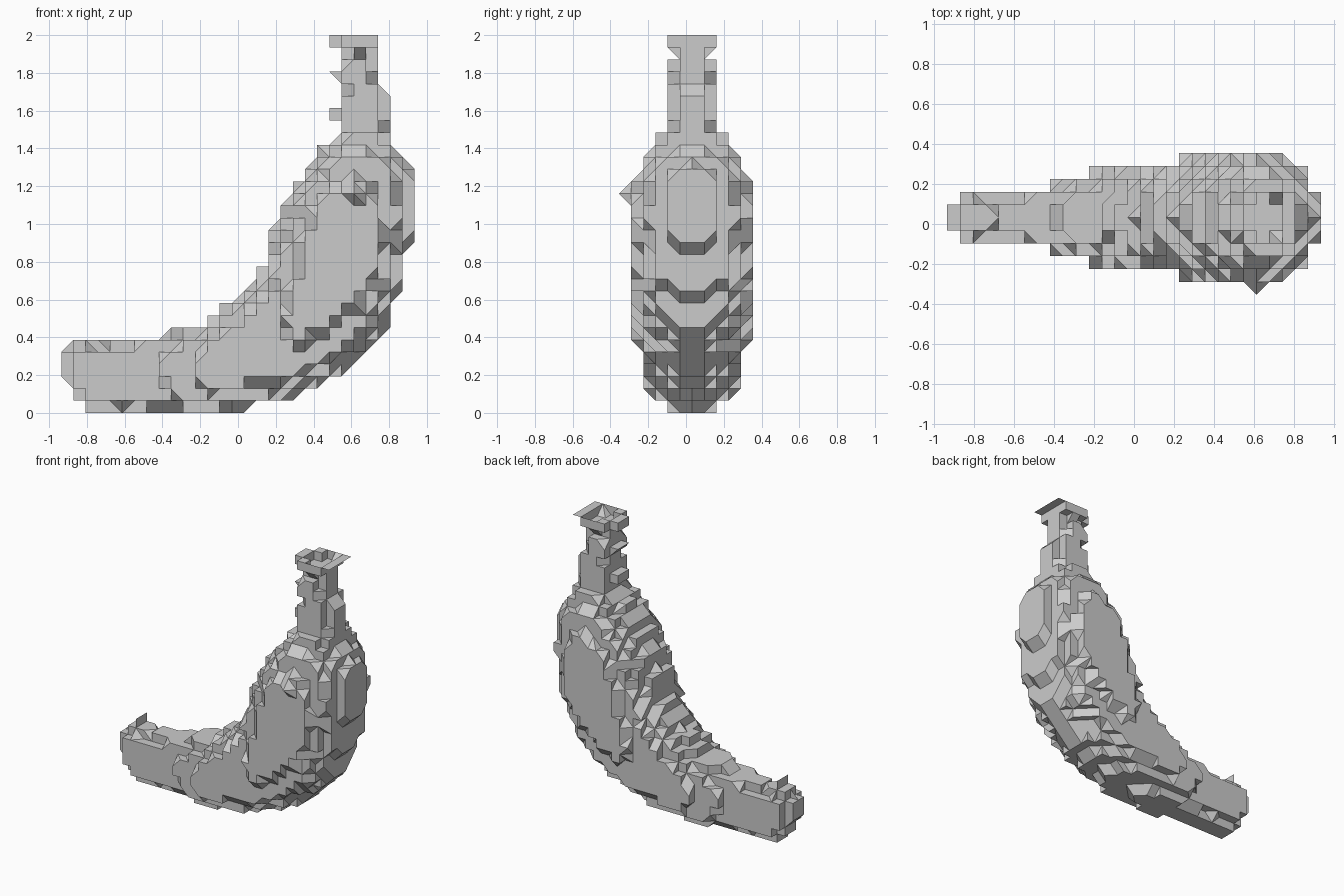
import bpy, bmesh
from math import sin, cos, pi, copysign
from mathutils import Vector

cube = bpy.data.objects.get("Cube")
if cube:
    bpy.data.objects.remove(cube, do_unlink=True)

STEP = 2 / 31                            # lattice that every corner snaps to
ORIGIN = Vector((-14.5, -5.5, 0)) * STEP
MID_Y = STEP / 2
SIDES, SUBSTEPS = 40, 6

# Sections from blunt tip to stem: inner x, z; outer x, z; half width
SECTIONS = [
    (-0.93, 0.33, -0.92, 0.19, 0.07),
    (-0.87, 0.39, -0.86, 0.05, 0.10),
    (-0.80, 0.43, -0.79, 0.00, 0.13),
    (-0.70, 0.36, -0.67, 0.00, 0.13),
    (-0.45, 0.41, -0.42, 0.00, 0.16),
    (-0.20, 0.46, -0.12, 0.00, 0.25),
    (0.00, 0.60, 0.20, 0.06, 0.27),
    (0.11, 0.74, 0.50, 0.17, 0.30),
    (0.17, 0.93, 0.76, 0.40, 0.32),
    (0.23, 1.07, 0.87, 0.68, 0.33),
    (0.29, 1.20, 0.93, 1.00, 0.32),
    (0.41, 1.37, 0.92, 1.27, 0.27),
    (0.54, 1.49, 0.82, 1.44, 0.17),
    (0.50, 1.58, 0.80, 1.58, 0.13),
    (0.55, 1.70, 0.78, 1.70, 0.13),
    (0.50, 1.81, 0.74, 1.81, 0.13),
    (0.55, 1.87, 0.74, 1.87, 0.08),
    (0.49, 1.94, 0.74, 1.94, 0.12),
    (0.53, 2.00, 0.80, 2.00, 0.16),
    (0.60, 1.92, 0.70, 1.92, 0.05),      # floor of the hollow stem end
]


def snap(p):
    return ORIGIN + Vector(round(c / STEP) for c in p - ORIGIN) * STEP


def rounded(v):
    return copysign(abs(v) ** 0.88, v)


def ring(section):
    xi, zi, xo, zo, half = section
    inner, outer = Vector((xi, MID_Y, zi)), Vector((xo, MID_Y, zo))
    mid, arm = (inner + outer) / 2, (outer - inner) / 2
    for i in range(SIDES):
        a = 2 * pi * i / SIDES
        yield snap(mid + arm * rounded(cos(a)) + Vector((0, half * rounded(sin(a)), 0)))


# Loft the body
bm = bmesh.new()
rings = []
for s, t in zip(SECTIONS, SECTIONS[1:]):
    for k in range(SUBSTEPS):
        f = k / SUBSTEPS
        rings.append([bm.verts.new(p) for p in ring([a + (b - a) * f for a, b in zip(s, t)])])
rings.append([bm.verts.new(p) for p in ring(SECTIONS[-1])])
for r, q in zip(rings, rings[1:]):
    for i in range(SIDES):
        j = (i + 1) % SIDES
        bm.faces.new((r[i], r[j], q[j], q[i]))
bm.faces.new(rings[0][::-1])
bm.faces.new(rings[-1])
bmesh.ops.triangulate(bm, faces=bm.faces[:])
bmesh.ops.remove_doubles(bm, verts=bm.verts[:], dist=0.001)
bmesh.ops.dissolve_degenerate(bm, edges=bm.edges[:], dist=0.001)

# Small pointed nub on the front flank
nub = min(bm.verts, key=lambda v: (v.co - Vector((0.64, -0.29, 1.16))).length)
nub.co.y = ORIGIN.y
bmesh.ops.recalc_face_normals(bm, faces=bm.faces[:])

mesh = bpy.data.meshes.new("fruit_body")
bm.to_mesh(mesh)
bm.free()
fruit = bpy.data.objects.new("fruit_body", mesh)
bpy.context.collection.objects.link(fruit)

# Plain grey skin
skin = bpy.data.materials.new("plain_grey")
skin.use_nodes = True
colour = (0.6, 0.6, 0.6, 1)
skin.diffuse_color = colour
skin.node_tree.nodes["Principled BSDF"].inputs["Base Color"].default_value = colour
mesh.materials.append(skin)
